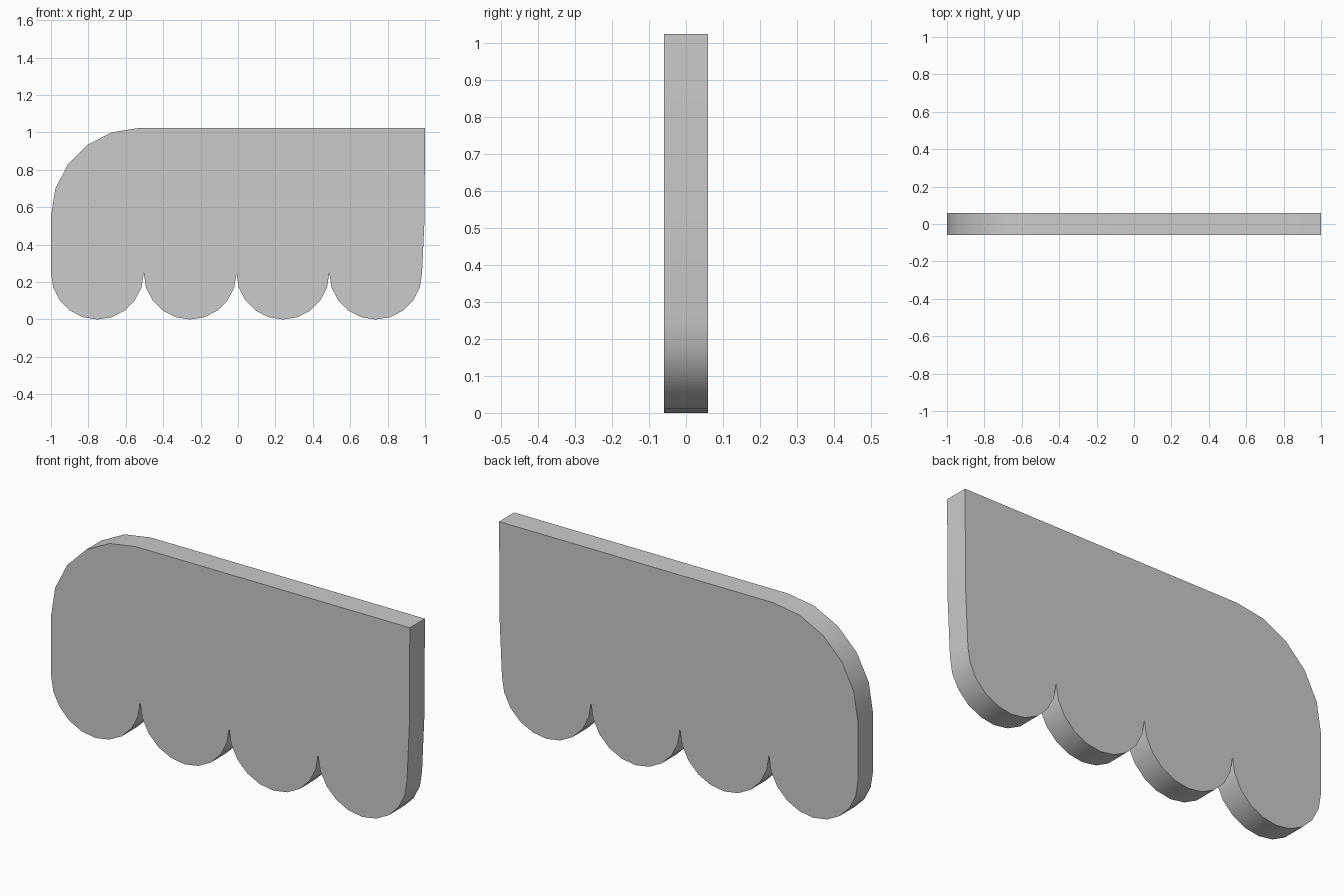
import bpy, bmesh
from math import sin, cos, pi, radians

if "Cube" in bpy.data.objects:
    bpy.data.objects.remove(bpy.data.objects["Cube"])

HALF_DEPTH = 0.06
PITCH = 0.496       # width of one scallop
STEPS = 10          # sides per scallop


def arc(cx, cz, r, start, end, n):
    """Points along an arc in the xz plane, angles in degrees."""
    pts = []
    for i in range(n + 1):
        a = radians(start + (end - start) * i / n)
        pts.append((cx + r * cos(a), cz + r * sin(a)))
    return pts


# Outline: four scallops along the bottom, left to right
outline = []
for k in range(4):
    scallop = arc(-1 + PITCH * (k + 0.5), PITCH / 2, PITCH / 2, 180, 360, STEPS)
    outline += scallop if k == 0 else scallop[1:]

# Slightly leaning right edge, square top corner, rounded top left corner
outline += [(0.997, 0.53), (1.0, 1.024)]
outline += arc(-0.528, 0.552, 0.472, 90, 180, 5)

# Extrude the outline into a panel
bm = bmesh.new()
face = bm.faces.new([bm.verts.new((x, -HALF_DEPTH, z)) for x, z in outline])
ext = bmesh.ops.extrude_face_region(bm, geom=[face], use_keep_orig=True)
verts = [g for g in ext["geom"] if isinstance(g, bmesh.types.BMVert)]
bmesh.ops.translate(bm, verts=verts, vec=(0, 2 * HALF_DEPTH, 0))
bmesh.ops.recalc_face_normals(bm, faces=bm.faces)

mesh = bpy.data.meshes.new("scalloped_panel")
bm.to_mesh(mesh)
bm.free()
panel = bpy.data.objects.new("scalloped_panel", mesh)
bpy.context.collection.objects.link(panel)

# Smooth rounded rim, sharp corners
bpy.context.view_layer.objects.active = panel
panel.select_set(True)
bpy.ops.object.shade_smooth_by_angle(angle=radians(30))
